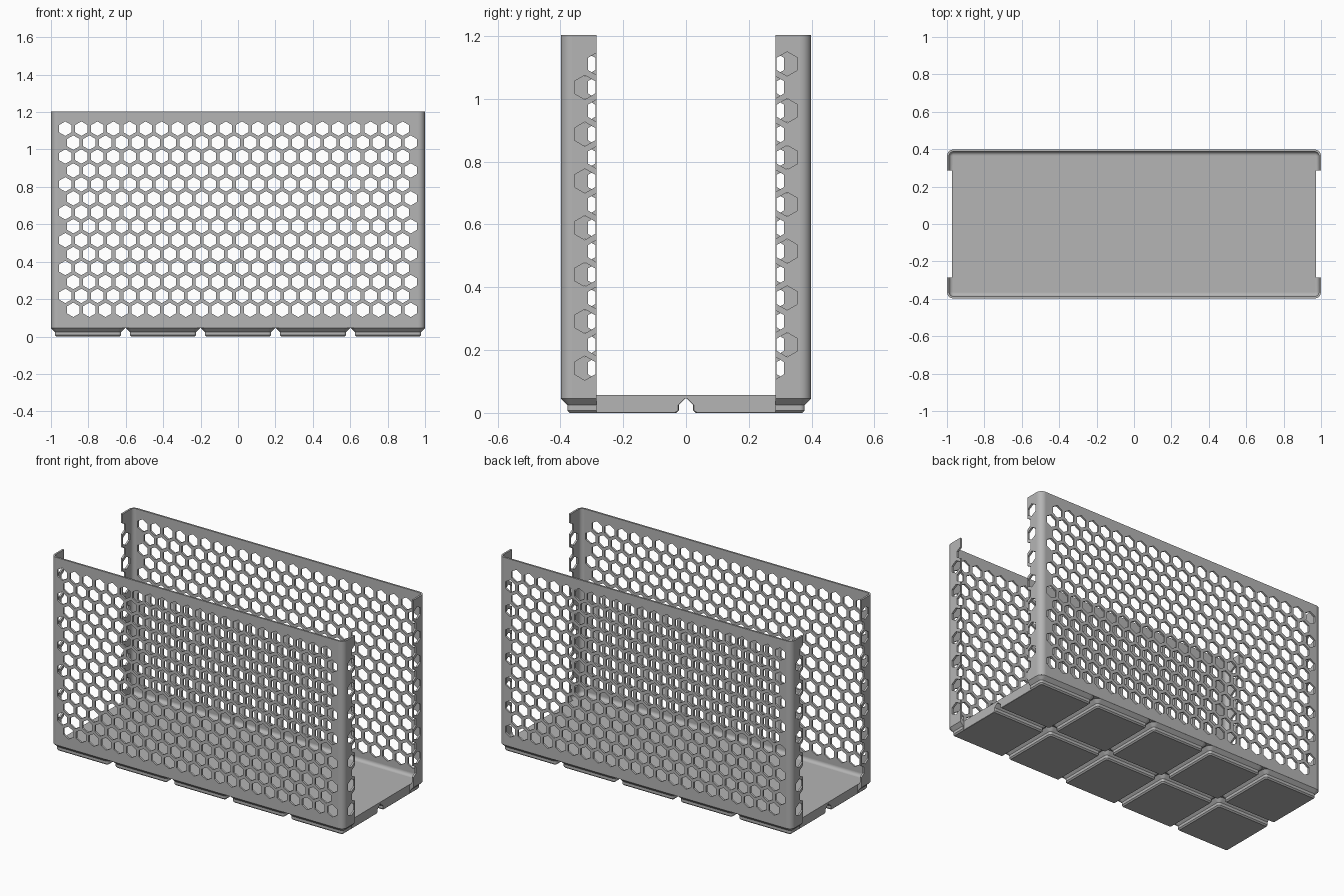
import bpy, bmesh
from math import cos, sin, pi, radians

if "Cube" in bpy.data.objects:
    bpy.data.objects.remove(bpy.data.objects["Cube"])

HX, HY, TOP = 1.0, 0.3986, 1.204      # outer half sizes and height
FOOT_TOP, FLOOR = 0.0453, 0.057
WALL, FILLET, CORNER = 0.0115, 0.02, 0.0357
FOOT = 0.401                          # foot spacing
PITCH, HEX_R = 0.0859, 0.0386         # honeycomb spacing and hole radius
ROWS, COLS, ROW_Z = 14, 22, 0.1425
OPEN_X, OPEN_Y = 0.9735, 0.2855       # end openings

grey = bpy.data.materials.new("plain_grey")
grey.use_nodes = True
colour = (0.46, 0.46, 0.46, 1)
grey.diffuse_color = colour
grey.node_tree.nodes["Principled BSDF"].inputs["Base Color"].default_value = colour


def rounded_rect(hx, hy, r, z, cx=0, cy=0, seg=8):
    pts = []
    for q, (sx, sy) in enumerate([(1, 1), (-1, 1), (-1, -1), (1, -1)]):
        for i in range(seg + 1):
            a = (q + i / seg) * pi / 2
            pts.append((cx + sx * (hx - r) + r * cos(a), cy + sy * (hy - r) + r * sin(a), z))
    return pts


def loft(bm, rings):
    """Skin a stack of rings into a closed solid."""
    vs = [[bm.verts.new(p) for p in ring] for ring in rings]
    n = len(vs[0])
    for a, b in zip(vs, vs[1:]):
        for i in range(n):
            j = (i + 1) % n
            bm.faces.new((a[i], a[j], b[j], b[i]))
    bm.faces.new(vs[0][::-1])
    bm.faces.new(vs[-1])


def finish(bm, name):
    bmesh.ops.recalc_face_normals(bm, faces=bm.faces)
    me = bpy.data.meshes.new(name)
    bm.to_mesh(me)
    bm.free()
    me.materials.append(grey)
    ob = bpy.data.objects.new(name, me)
    bpy.context.collection.objects.link(ob)
    return ob


def select(ob):
    bpy.ops.object.select_all(action='DESELECT')
    ob.select_set(True)
    bpy.context.view_layer.objects.active = ob


def cut(ob, cutter):
    select(ob)
    mod = ob.modifiers.new("cut", 'BOOLEAN')
    mod.operation, mod.solver, mod.object = 'DIFFERENCE', 'EXACT', cutter
    bpy.ops.object.modifier_apply(modifier=mod.name)


def smooth(ob):
    """Smooth the rounded faces, keep the axis-aligned ones flat."""
    select(ob)
    bpy.ops.object.shade_smooth_by_angle(angle=radians(30))
    for p in ob.data.polygons:
        if max(abs(c) for c in p.normal) > 0.9999:
            p.use_smooth = False


# Tray: outer wall up, over the rim, down inside and round the fillet to the floor
profile = [(0, FOOT_TOP), (0, TOP), (WALL, TOP)]
for i in range(7):
    a = i / 6 * pi / 2
    profile.append((WALL + FILLET * (1 - cos(a)), FLOOR + FILLET * (1 - sin(a))))
bm = bmesh.new()
loft(bm, [rounded_rect(HX - d, HY - d, CORNER - d, z) for d, z in profile])
tray = finish(bm, "tray_walls_and_floor")

# Stepped feet, five by two
bm = bmesh.new()
steps = [(0.170, 0.0076, 0), (0.1776, 0.0153, 0.0076),
         (0.1776, 0.0153, 0.0248), (0.198, CORNER, FOOT_TOP)]
for ix in range(-2, 3):
    for sy in (-0.5, 0.5):
        loft(bm, [rounded_rect(h, h, r, z, ix * FOOT, sy * FOOT) for h, r, z in steps])
feet = finish(bm, "base_feet")

# Honeycomb cutters: through both long walls, and through each end flange
hexagon = [(HEX_R * sin(k * pi / 3), HEX_R * cos(k * pi / 3)) for k in range(6)]
bm = bmesh.new()
for row in range(ROWS):
    z = ROW_Z + row * PITCH * 0.8675
    shift = PITCH / 4 if row % 2 == 0 else -PITCH / 4
    for col in range(COLS):
        x = (col - (COLS - 1) / 2) * PITCH + shift
        loft(bm, [[(x + u, y, z + w) for u, w in hexagon] for y in (-0.5, 0.5)])
    for end in (-1, 1):
        for side in (-3.5, 3.5):
            y = side * PITCH - end * shift
            loft(bm, [[(end * x, y + u, z + w) for u, w in hexagon] for x in (0.965, 1.05)])
holes = finish(bm, "honeycomb_cutter")

# End opening cutters
bm = bmesh.new()
for end in (-1, 1):
    loft(bm, [[(end * x, y, z) for x, y in ((OPEN_X, -OPEN_Y), (1.1, -OPEN_Y),
                                            (1.1, OPEN_Y), (OPEN_X, OPEN_Y))]
              for z in (-0.1, 1.3)])
openings = finish(bm, "end_opening_cutter")

cut(tray, holes)
cut(tray, openings)
cut(feet, openings)
for cutter in (holes, openings):
    bpy.data.objects.remove(cutter)
smooth(tray)
smooth(feet)
